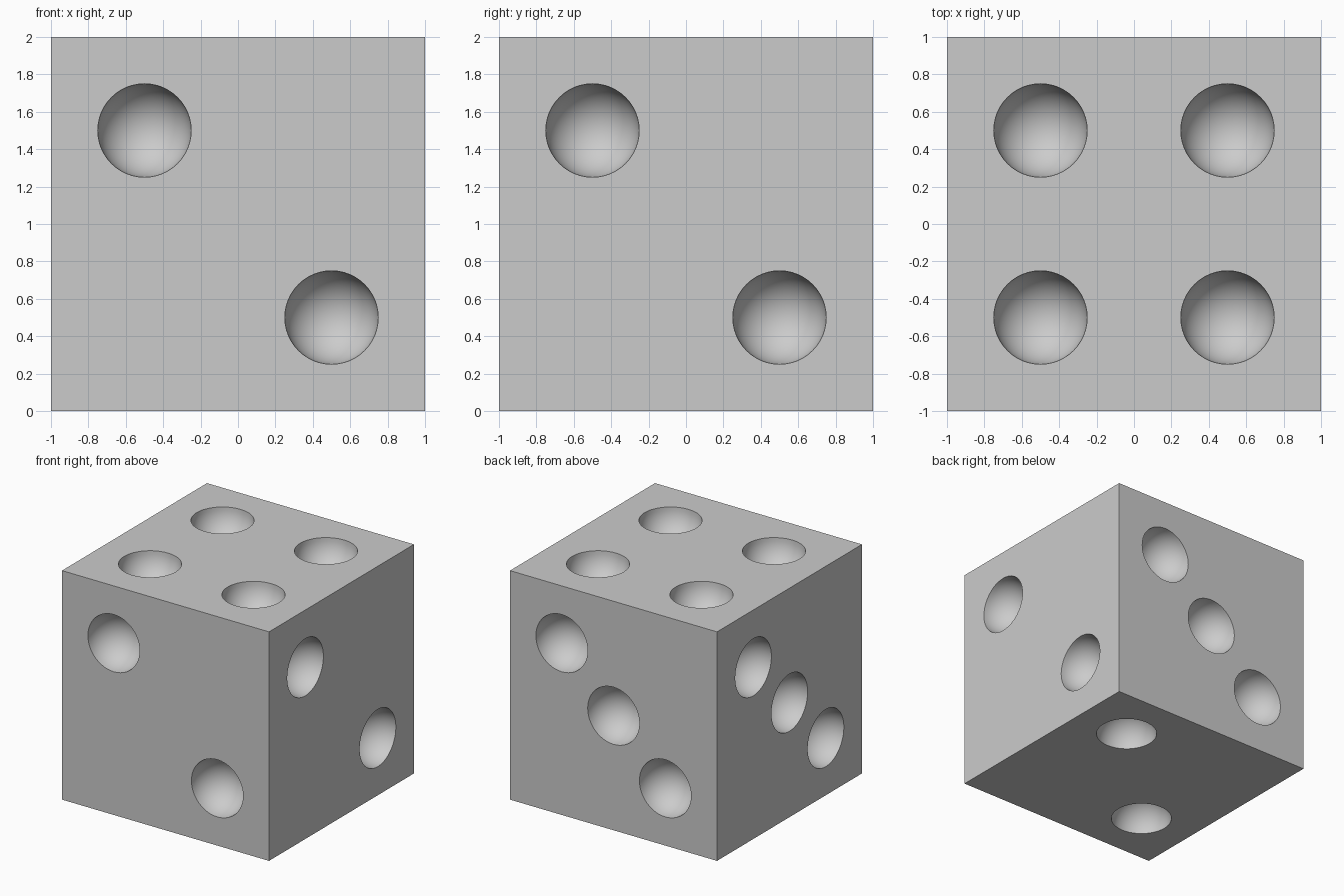
import bpy
import bmesh
from mathutils import Matrix, Vector

if "Cube" in bpy.data.objects:
    bpy.data.objects.remove(bpy.data.objects["Cube"], do_unlink=True)

RADIUS = 0.25
H = 0.5  # pit offset from the middle of a face

# Pit centres on each face: outward normal -> offsets from the face centre
PITS = {
    (0, -1, 0): [(-H, 0, H), (H, 0, -H)],
    (1, 0, 0): [(0, -H, H), (0, H, -H)],
    (0, 1, 0): [(H, 0, H), (0, 0, 0), (-H, 0, -H)],
    (-1, 0, 0): [(0, H, H), (0, 0, 0), (0, -H, -H)],
    (0, 0, 1): [(x, y, 0) for x in (-H, H) for y in (-H, H)],
    (0, 0, -1): [(H, H, 0), (-H, -H, 0)],
}

# Grey material
grey = bpy.data.materials.new("light_grey")
grey.use_nodes = True
colour = (0.6, 0.6, 0.6, 1)
grey.diffuse_color = colour
grey.node_tree.nodes["Principled BSDF"].inputs["Base Color"].default_value = colour

# Spheres that hollow out the pits, poles along each face normal
bm = bmesh.new()
for normal, offsets in PITS.items():
    n = Vector(normal)
    turn = n.to_track_quat("Z", "Y").to_matrix().to_4x4()
    for offset in offsets:
        # set a hair outward so that no ring lies in the face plane
        centre = Vector((0, 0, 1)) + n * 1.001 + Vector(offset)
        bmesh.ops.create_uvsphere(bm, u_segments=48, v_segments=24, radius=RADIUS,
                                  matrix=Matrix.Translation(centre) @ turn)
mesh = bpy.data.meshes.new("pit_cutter")
bm.to_mesh(mesh)
bm.free()
mesh.materials.append(grey)
cutter = bpy.data.objects.new("pit_cutter", mesh)
cutter.hide_render = True
bpy.context.collection.objects.link(cutter)

# Die body with the pits cut away
bpy.ops.mesh.primitive_cube_add(size=2, location=(0, 0, 1))
body = bpy.context.object
body.name = "die_body"
body.data.materials.append(grey)
cut = body.modifiers.new("pits", "BOOLEAN")
cut.operation = "DIFFERENCE"
cut.solver = "EXACT"
cut.object = cutter
bpy.ops.object.modifier_apply(modifier=cut.name)
bpy.data.objects.remove(cutter, do_unlink=True)

# Smooth pits, crisp rims and edges
bpy.ops.object.shade_smooth_by_angle(angle=0.6)
